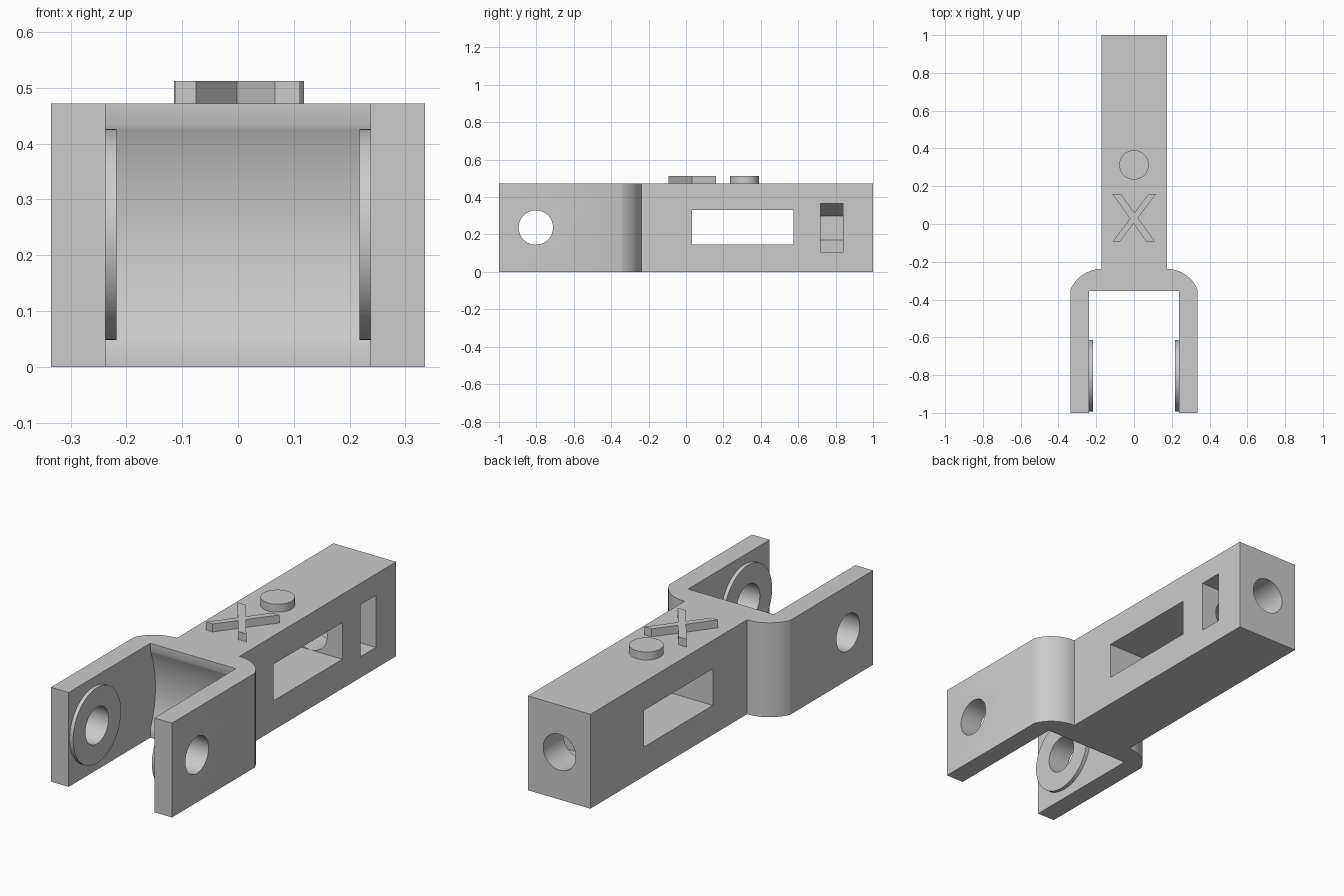
import bpy, bmesh, math
from mathutils import Matrix, Vector

cube = bpy.data.objects.get("Cube")
if cube:
    bpy.data.objects.remove(cube, do_unlink=True)

grey = bpy.data.materials.new("plain grey")
grey.use_nodes = True
grey.diffuse_color = (0.6, 0.6, 0.6, 1)
grey.node_tree.nodes["Principled BSDF"].inputs["Base Color"].default_value = (0.6, 0.6, 0.6, 1)

HEIGHT = 0.472
MID = 0.237         # height of the pin and bolt axes
PIN_Y = -0.803
MARK_TOP = 0.512


def finish(name, bm):
    bmesh.ops.recalc_face_normals(bm, faces=bm.faces)
    mesh = bpy.data.meshes.new(name)
    bm.to_mesh(mesh)
    bm.free()
    mesh.materials.append(grey)
    obj = bpy.data.objects.new(name, mesh)
    bpy.context.collection.objects.link(obj)
    return obj


def prism(name, points, offset):
    """Extrude a closed outline of 3D points along an offset."""
    bm = bmesh.new()
    face = bm.faces.new([bm.verts.new(p) for p in points])
    new = bmesh.ops.extrude_face_region(bm, geom=[face])["geom"]
    bmesh.ops.translate(bm, vec=Vector(offset),
                        verts=[v for v in new if isinstance(v, bmesh.types.BMVert)])
    return finish(name, bm)


def box(name, x0, x1, y0, y1, z0, z1):
    return prism(name, [(x0, y0, z0), (x1, y0, z0), (x1, y1, z0), (x0, y1, z0)], (0, 0, z1 - z0))


def cylinder(name, radius, length, centre, axis="Z", sides=64):
    bm = bmesh.new()
    turn = {"X": Matrix.Rotation(math.pi / 2, 4, "Y"),
            "Y": Matrix.Rotation(math.pi / 2, 4, "X"), "Z": Matrix()}[axis]
    bmesh.ops.create_cone(bm, cap_ends=True, segments=sides, radius1=radius, radius2=radius,
                          depth=length, matrix=Matrix.Translation(centre) @ turn)
    return finish(name, bm)


def combine(target, other, operation="DIFFERENCE"):
    other.hide_render = True
    mod = target.modifiers.new("combine", "BOOLEAN")
    mod.operation, mod.solver, mod.object = operation, "EXACT", other
    bpy.context.view_layer.objects.active = target
    bpy.ops.object.modifier_apply(modifier=mod.name)
    bpy.data.objects.remove(other, do_unlink=True)


def smooth(obj):
    bpy.ops.object.select_all(action="DESELECT")
    obj.select_set(True)
    bpy.context.view_layer.objects.active = obj
    bpy.ops.object.shade_smooth_by_angle(angle=math.radians(25))


def half_outline(side, bar_x):
    """Fork arm, rounded shoulder and bar edge on one side."""
    outer, run, drop = 0.335, 0.335 - bar_x, 0.107
    r = (run * run + drop * drop) / (2 * drop)
    sweep = math.asin(run / r)
    pts = [(0.237, -0.355), (0.237, -1), (outer, -1)]
    for i in range(17):
        a = sweep * (1 - i / 16)
        pts.append((bar_x + r * math.sin(a), -0.238 - r + r * math.cos(a)))
    pts.append((bar_x, 1))
    return [(side * x, y, 0) for x, y in pts]


# Forked bar
outline = half_outline(1, 0.175) + half_outline(-1, 0.171)[::-1]
bar = prism("forked_bar", outline, (0, 0, HEIGHT))

# Curved clearance at the root of the fork
combine(bar, cylinder("clearance", 0.489, 0.474, (0, PIN_Y, MID), "X", 160))

# Round bosses inside the arms, then the pin hole
for side in (-1, 1):
    boss = cylinder("pin_boss", 0.189, 0.04, (side * 0.238, PIN_Y, MID), "X")
    combine(bar, boss, "UNION")
combine(bar, cylinder("pin_hole", 0.092, 1, (0, PIN_Y, MID), "X"))

# Window through the bar and bolt hole from the back end
combine(bar, box("window", -0.5, 0.5, 0.032, 0.575, 0.147, 0.33))
combine(bar, cylinder("bolt_hole", 0.09, 0.6, (0, 0.8, MID), "Y"))

# Nut pocket: half a hexagon opening to the left side
r = 0.13
half_hex = [(r * math.sin(a), 0.72, 0.235 + r * math.cos(a))
            for a in (math.radians(d) for d in (180, 240, 300, 360))]
pocket = [(0.4, 0.72, 0.235 - r)] + half_hex + [(0.4, 0.72, 0.235 + r)]
combine(bar, prism("nut_pocket", pocket, (0, 0.12, 0)))
smooth(bar)

# Raised marks on top
disc = cylinder("raised_disc", 0.078, MARK_TOP - HEIGHT, (0, 0.313, (MARK_TOP + HEIGHT) / 2))
smooth(disc)


def slanted(name, low, high):
    pts = [(low[0], -0.093, HEIGHT), (low[1], -0.093, HEIGHT),
           (high[1], 0.16, HEIGHT), (high[0], 0.16, HEIGHT)]
    return prism(name, pts, (0, 0, MARK_TOP - HEIGHT))


cross = slanted("raised_cross", (-0.113, -0.075), (0.078, 0.118))
combine(cross, slanted("cross_bar", (0.066, 0.111), (-0.115, -0.07)), "UNION")
